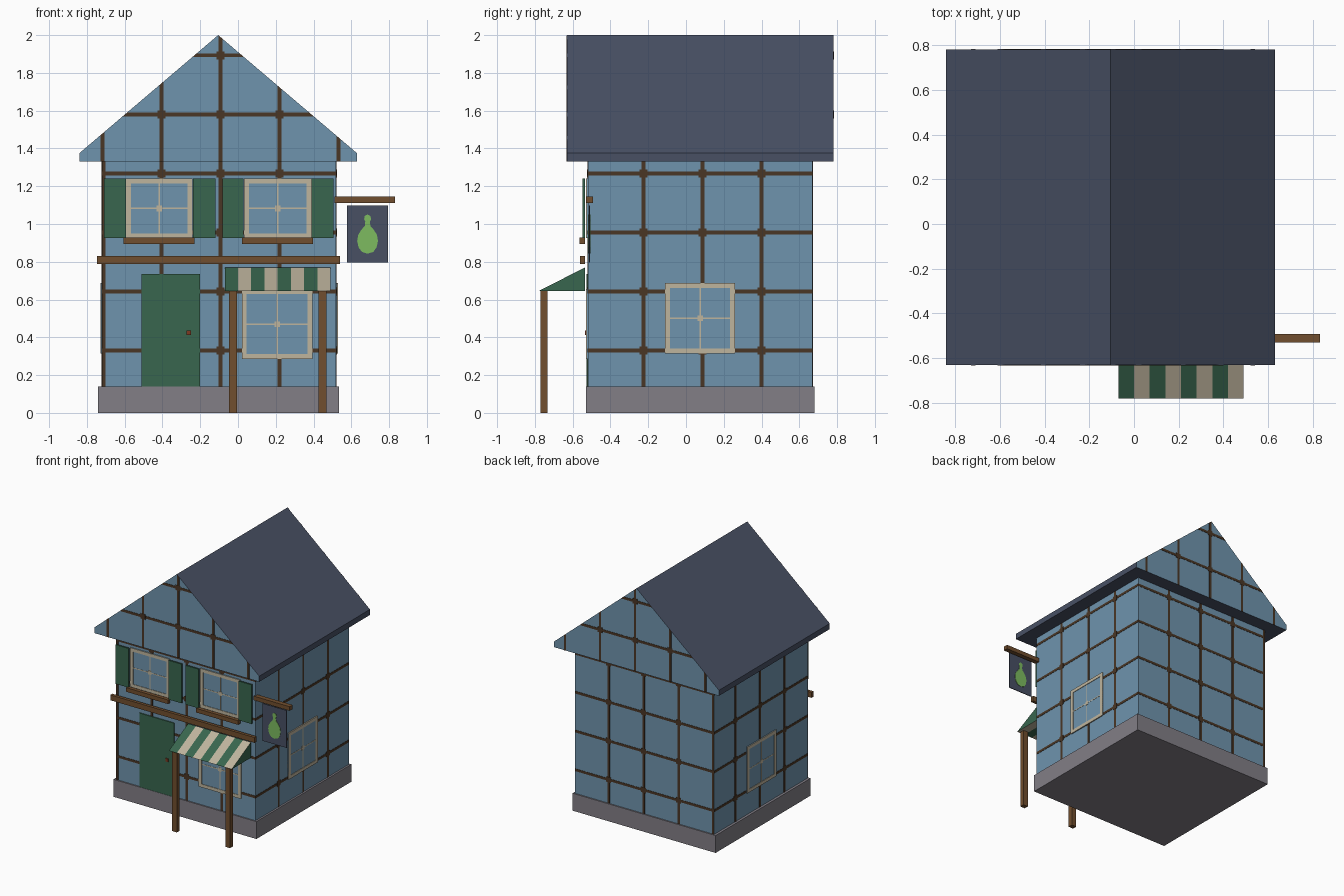
import bpy, bmesh, math

if "Cube" in bpy.data.objects:
    bpy.data.objects.remove(bpy.data.objects["Cube"])


def material(name, hex_code):
    m = bpy.data.materials.new(name)
    srgb = [int(hex_code[i:i + 2], 16) / 255 for i in (0, 2, 4)]
    lin = [c / 12.92 if c <= 0.04045 else ((c + 0.055) / 1.055) ** 2.4 for c in srgb]
    m.diffuse_color = (*lin, 1)
    m.use_nodes = True
    m.node_tree.nodes["Principled BSDF"].inputs["Base Color"].default_value = m.diffuse_color
    return m


WALL = material("blue_plaster", "6F94AE")
ROOF = material("slate", "485064")
STONE = material("grey_stone", "827E86")
GREEN = material("green_paint", "38664E")
WOOD = material("brown_wood", "714E2E")
TIMBER = material("dark_timber", "4A3625")
CREAM = material("cream", "BFB59E")
FLASK = material("flask_green", "7DBB60")
KNOB = material("knob_red", "7E3A22")


def finish(name, bm, *mats):
    bmesh.ops.recalc_face_normals(bm, faces=bm.faces)
    me = bpy.data.meshes.new(name)
    bm.to_mesh(me)
    bm.free()
    for m in mats:
        me.materials.append(m)
    ob = bpy.data.objects.new(name, me)
    bpy.context.collection.objects.link(ob)
    return ob


def add_box(bm, x0, x1, y0, y1, z0, z1):
    vs = bmesh.ops.create_cube(bm, size=1)["verts"]
    for v in vs:
        v.co = (x1 if v.co.x > 0 else x0, y1 if v.co.y > 0 else y0, z1 if v.co.z > 0 else z0)


def boxes(name, mat, *extents):
    bm = bmesh.new()
    for e in extents:
        add_box(bm, *e)
    return finish(name, bm, mat)


def prism(bm, pts, y0, y1):
    """Extrude an x-z outline along y."""
    a = [bm.verts.new((x, y0, z)) for x, z in pts]
    b = [bm.verts.new((x, y1, z)) for x, z in pts]
    bm.faces.new(a)
    bm.faces.new(b[::-1])
    for i in range(len(pts)):
        j = (i + 1) % len(pts)
        bm.faces.new((a[i], b[i], b[j], a[j]))


# Main dimensions
X0, X1, Y0, Y1 = -0.72, 0.52, -0.52, 0.67
EAVE, RIDGE_X, HALF = 1.33, -0.105, 0.735
EAVE_TOP, TOP = 1.375, 2.0
SLOPE = (TOP - EAVE_TOP) / HALF
RY0, RY1 = -0.63, 0.78


def plate(side, u0, u1, z0, z1, d0, d1, at=None):
    """Box lying on a wall, from depth d0 to d1 outward."""
    if side == "front":
        p = Y0 if at is None else at
        return (u0, u1, p - d1, p - d0, z0, z1)
    if side == "back":
        p = Y1 if at is None else at
        return (u0, u1, p + d0, p + d1, z0, z1)
    if side == "right":
        return (X1 + d0, X1 + d1, u0, u1, z0, z1)
    return (X0 - d1, X0 - d0, u0, u1, z0, z1)


# Walls and stone base
boxes("house_walls", WALL, (X0, X1, Y0, Y1, 0.14, EAVE))
boxes("stone_base", STONE, (-0.74, 0.535, -0.53, 0.68, 0, 0.14))

# Roof block: plaster gable ends, slate elsewhere
bm = bmesh.new()
prism(bm, [(RIDGE_X - HALF, EAVE), (RIDGE_X + HALF, EAVE), (RIDGE_X + HALF, EAVE_TOP),
           (RIDGE_X, TOP), (RIDGE_X - HALF, EAVE_TOP)], RY0, RY1)
bm.normal_update()
for f in bm.faces:
    f.material_index = 1 if abs(f.normal.y) > 0.9 else 0
finish("roof", bm, ROOF, WALL)

# Timber lattice painted on all walls
W, N, T = 0.010, 0.021, 0.002
XS = [-0.405, -0.092, 0.22]
YS = [-0.225, 0.087, 0.40]
ZS = [0.33, 0.642, 0.955, 1.268]
for side, cols, lo, hi in (("front", XS, X0, X1), ("back", XS, X0, X1),
                           ("left", YS, Y0, Y1), ("right", YS, Y0, Y1)):
    parts = [plate(side, c - W, c + W, 0.14, EAVE, 0, T) for c in cols]
    parts += [plate(side, lo, hi, z - W, z + W, 0, T) for z in ZS]
    parts += [plate(side, c - N, c + N, z - N, z + N, 0, T + 0.001) for c in cols for z in ZS]
    if side in ("front", "back"):
        parts.append(plate(side, X0, X0 + 0.018, 0.14, EAVE, 0, T))
    boxes(side + "_wall_timbers", TIMBER, *parts)

# Timber lattice on the gables, ends cut along the roof slope
for side, at, s in (("front", RY0, -1), ("back", RY1, 1)):
    def roof_z(x):
        return TOP - SLOPE * abs(x - RIDGE_X)

    def roof_half(z):
        return (TOP - z) / SLOPE
    bm = bmesh.new()
    for x in [-0.718] + XS + [0.532]:
        a, b = x - W, x + W
        prism(bm, [(a, EAVE), (b, EAVE), (b, roof_z(b)), (a, roof_z(a))], at, at + s * T)
    for z in (1.58, 1.893):
        lo, hi = roof_half(z - W), roof_half(z + W)
        prism(bm, [(RIDGE_X - lo, z - W), (RIDGE_X + lo, z - W),
                   (RIDGE_X + hi, z + W), (RIDGE_X - hi, z + W)], at, at + s * T)
        for x in XS:
            if roof_z(x) > z + N:
                add_box(bm, *plate(side, x - N, x + N, z - N, z + N, 0, T + 0.001, at))
    finish(side + "_gable_timbers", bm, TIMBER)


# Windows: glass plate, cream frame and thin glazing bars
def window(name, side, u0, u1, z0, z1, f=0.026):
    boxes(name + "_glass", WALL, plate(side, u0, u1, z0, z1, 0, 0.005))
    u, z, b, n, d = (u0 + u1) / 2, (z0 + z1) / 2, 0.004, 0.015, 0.0065
    boxes(name + "_frame", CREAM,
          plate(side, u0, u0 + f, z0, z1, 0, 0.009), plate(side, u1 - f, u1, z0, z1, 0, 0.009),
          plate(side, u0 + f, u1 - f, z0, z0 + f, 0, 0.009),
          plate(side, u0 + f, u1 - f, z1 - f, z1, 0, 0.009),
          plate(side, u - b, u + b, z0 + f, z1 - f, 0, d),
          plate(side, u0 + f, u1 - f, z - b, z + b, 0, d),
          plate(side, u - n, u + n, z - n, z + n, 0, d + 0.001))


window("upper_left_window", "front", -0.592, -0.242, 0.925, 1.24)
window("upper_right_window", "front", 0.033, 0.388, 0.925, 1.24)
window("shop_window", "front", 0.02, 0.395, 0.285, 0.655)
window("right_side_window", "right", -0.11, 0.26, 0.315, 0.688)
window("left_side_window", "left", -0.11, 0.26, 0.315, 0.688)

# Shutters, sills and cross beam stand just off the front wall
for i, (a, b) in enumerate(((-0.71, -0.592), (-0.237, -0.12), (-0.083, 0.03), (0.39, 0.505))):
    boxes("shutter_%d" % (i + 1), GREEN, (a, b, -0.548, -0.535, 0.925, 1.24))
for n, a, b in (("left_sill", -0.605, -0.23), ("right_sill", 0.02, 0.396)):
    boxes(n, WOOD, (a, b, -0.563, -0.535, 0.895, 0.928))
boxes("cross_beam", WOOD, (-0.746, 0.54, -0.56, -0.535, 0.787, 0.83))

# Door and knob
boxes("door", GREEN, (-0.51, -0.2, -0.528, Y0, 0.14, 0.735))
boxes("door_knob", KNOB, (-0.272, -0.25, -0.536, -0.528, 0.412, 0.436))

# Striped awning: slices of a wedge, alternating colour on the slope
bm = bmesh.new()
profile = [(-0.535, 0.77), (-0.78, 0.645), (-0.535, 0.645)]
rings = [[bm.verts.new((-0.07 + 0.07 * i, y, z)) for y, z in profile] for i in range(9)]
for i, (a, b) in enumerate(zip(rings, rings[1:])):
    for k in range(3):
        f = bm.faces.new((a[k], a[(k + 1) % 3], b[(k + 1) % 3], b[k]))
        f.material_index = i % 2
bm.faces.new(rings[0])
bm.faces.new(rings[-1][::-1])
finish("awning", bm, GREEN, CREAM)

# Awning posts
for n, x in (("left_post", -0.027), ("right_post", 0.447)):
    boxes(n, WOOD, (x - 0.021, x + 0.021, -0.77, -0.733, 0, 0.646))

# Hanging sign: arm, board and flask on both faces
boxes("sign_arm", WOOD, (0.51, 0.832, -0.53, -0.492, 1.112, 1.145))
boxes("sign_board", ROOF, (0.578, 0.793, -0.514, -0.508, 0.797, 1.098))
right = [(0.0, 0.843), (0.03, 0.852), (0.048, 0.877), (0.055, 0.91), (0.05, 0.942),
         (0.034, 0.968), (0.015, 0.99), (0.012, 1.012), (0.018, 1.025), (0.016, 1.042), (0.0, 1.05)]
outline = [(0.686 + x, z) for x, z in right] + [(0.686 - x, z) for x, z in right[-2:0:-1]]
bm = bmesh.new()
prism(bm, outline, -0.517, -0.505)
finish("sign_flask", bm, FLASK)
